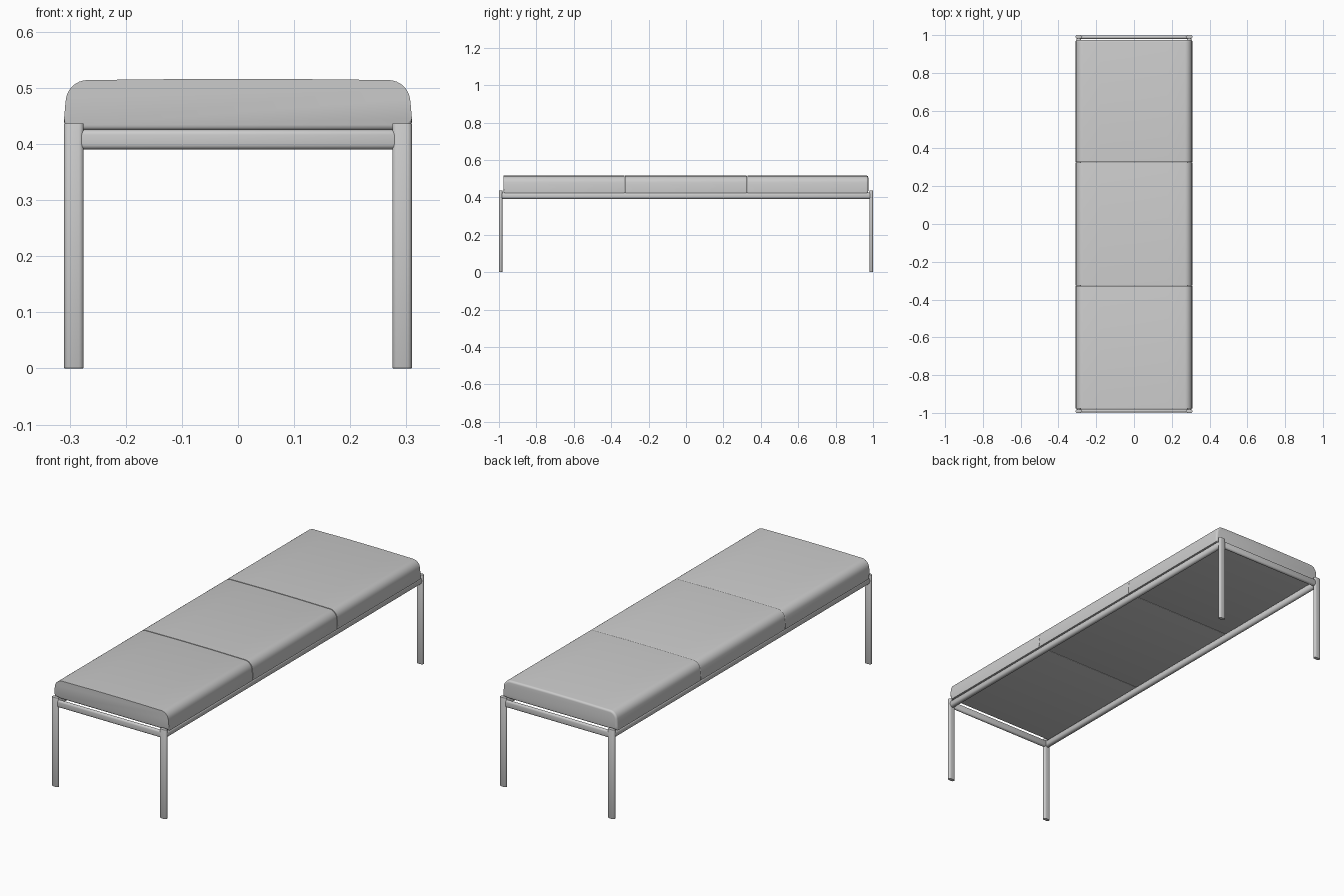
import bpy, bmesh, math
from mathutils import Vector

if "Cube" in bpy.data.objects:
    bpy.data.objects.remove(bpy.data.objects["Cube"])


def finish(bm, name, angle=35):
    bmesh.ops.recalc_face_normals(bm, faces=bm.faces)
    mesh = bpy.data.meshes.new(name)
    bm.to_mesh(mesh)
    bm.free()
    ob = bpy.data.objects.new(name, mesh)
    bpy.context.collection.objects.link(ob)
    bpy.ops.object.select_all(action='DESELECT')
    ob.select_set(True)
    bpy.context.view_layer.objects.active = ob
    bpy.ops.object.shade_smooth_by_angle(angle=math.radians(angle))
    return ob


def prism(points, direction):
    """Extrude a closed profile; returns bmesh and its start / end caps."""
    bm = bmesh.new()
    start = bm.faces.new([bm.verts.new(p) for p in points])
    n = len(points)
    ends = [bm.verts.new(Vector(p) + Vector(direction)) for p in points]
    bm.verts.ensure_lookup_table()
    for i in range(n):
        j = (i + 1) % n
        bm.faces.new([bm.verts[i], bm.verts[j], ends[j], ends[i]])
    return bm, start, bm.faces.new(ends)


def round_cap(bm, cap, radius, segments):
    bmesh.ops.bevel(bm, geom=list(cap.edges), offset=radius, segments=segments,
                    profile=0.5, affect='EDGES')


def flat_oval(w, h, steps=8):
    """Stadium section, w is the long axis, h the short one."""
    r, pts = h / 2, []
    for side in (1, -1):
        for i in range(steps + 1):
            a = -math.pi / 2 + math.pi * i / steps
            pts.append((side * (w / 2 - r + r * math.cos(a)), side * r * math.sin(a)))
    return pts


def bar(name, start, direction, u, v, w, h):
    u, v, start = Vector(u), Vector(v), Vector(start)
    pts = [start + u * a + v * b for a, b in flat_oval(w, h)]
    bm, a, b = prism(pts, direction)
    for cap in (a, b):
        round_cap(bm, cap, 0.002, 2)
    return finish(bm, name)


X, Y, Z = (1, 0, 0), (0, 1, 0), (0, 0, 1)
LEG_X, LEG_Y, RAIL_Z = 0.2925, 0.991, 0.408

# Legs
for sx, side in ((-1, "left"), (1, "right")):
    for sy, end in ((-1, "front"), (1, "back")):
        bar(f"{end}_{side}_leg", (sx * LEG_X, sy * LEG_Y, 0), (0, 0, 0.437), X, Y, 0.035, 0.018)

# Rails
for s, side, end in ((-1, "left", "front"), (1, "right", "back")):
    bar(f"{side}_rail", (s * LEG_X, -0.986, RAIL_Z), (0, 1.972, 0), Z, X, 0.035, 0.026)
    bar(f"{end}_rail", (-0.285, s * 0.989, RAIL_Z), (0.57, 0, 0), Z, Y, 0.035, 0.018)


# Cushion cross-section: slightly tapered sides, rounded shoulders, low crown
def cushion_profile():
    half = [(0.309, 0.424), (0.31, 0.445), (0.308, 0.468)]
    for i in range(9):
        a = math.radians(8 + 79 * i / 8)
        half.append((0.268 + 0.039 * math.cos(a), 0.475 + 0.039 * math.sin(a)))
    half += [(0.18, 0.515), (0.08, 0.516)]
    return half + [(-x, z) for x, z in reversed(half)]


# Three seat cushions
cuts = (-0.977, -0.327, 0.327, 0.975)
for i, name in enumerate(("front_cushion", "middle_cushion", "back_cushion")):
    y0, y1 = cuts[i] + 0.0005, cuts[i + 1] - 0.0005
    bm, a, b = prism([(x, y0, z) for x, z in cushion_profile()], (0, y1 - y0, 0))
    round_cap(bm, a, 0.010 if i == 0 else 0.004, 4)
    round_cap(bm, b, 0.010 if i == 2 else 0.004, 4)
    finish(bm, name)
